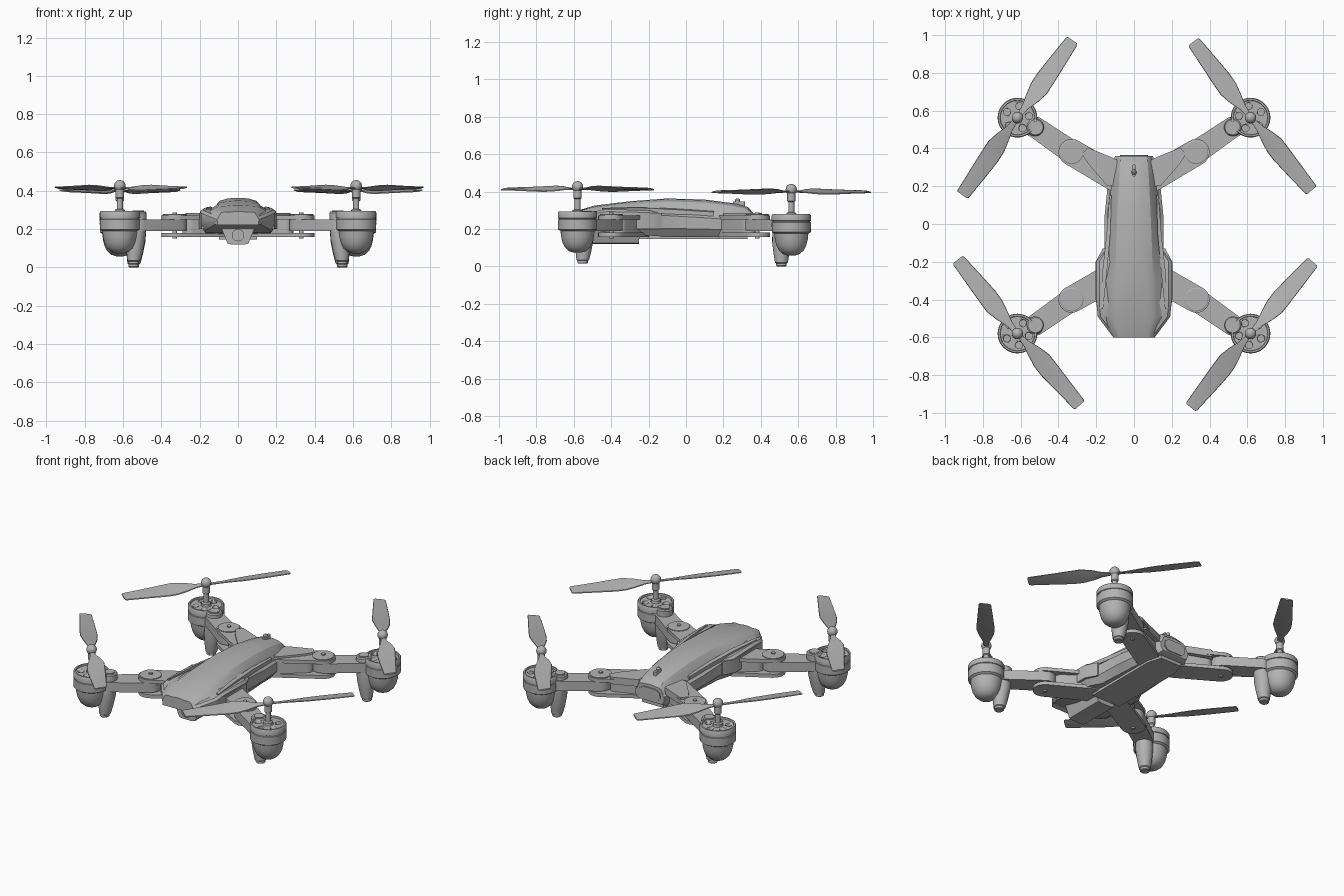
import bpy, bmesh, math
from mathutils import Vector

cube = bpy.data.objects.get("Cube")
if cube:
    bpy.data.objects.remove(cube, do_unlink=True)

grey = bpy.data.materials.new("plain grey")
grey.use_nodes = True
GREY = (0.45, 0.45, 0.45, 1)
grey.diffuse_color = GREY
grey.node_tree.nodes["Principled BSDF"].inputs["Base Color"].default_value = GREY


def loft(name, rings, angle=30):
    """Skin a list of equal-length rings and cap both ends."""
    bm = bmesh.new()
    rows = [[bm.verts.new(p) for p in ring] for ring in rings]
    n = len(rows[0])
    for a, b in zip(rows, rows[1:]):
        for i in range(n):
            j = (i + 1) % n
            bm.faces.new((a[i], a[j], b[j], b[i]))
    bm.faces.new(rows[0])
    bm.faces.new(rows[-1])
    bmesh.ops.recalc_face_normals(bm, faces=bm.faces)
    me = bpy.data.meshes.new(name)
    bm.to_mesh(me)
    bm.free()
    me.materials.append(grey)
    ob = bpy.data.objects.new(name, me)
    bpy.context.collection.objects.link(ob)
    bpy.ops.object.select_all(action="DESELECT")
    ob.select_set(True)
    bpy.context.view_layer.objects.active = ob
    bpy.ops.object.shade_smooth_by_angle(angle=math.radians(angle))
    return ob


def circle(x, y, z, r, n=32):
    return [(x + r * math.cos(t), y + r * math.sin(t), z)
            for t in (2 * math.pi * i / n for i in range(n))]


def lathe(name, x, y, profile, dz=0, n=32):
    return loft(name, [circle(x, y, z + dz, r, n) for r, z in profile])


def prism(name, outline, z0, z1):
    return loft(name, [[(x, y, z) for x, y in outline] for z in (z0, z1)])


def capsule(name, a, b, ra, rb, z0, z1, n=12):
    """Flat bar with round ends between two points."""
    t0 = math.atan2(b[1] - a[1], b[0] - a[0])
    pts = []
    for c, r, start in ((b, rb, t0 - math.pi / 2), (a, ra, t0 + math.pi / 2)):
        pts += [(c[0] + r * math.cos(start + math.pi * i / n),
                 c[1] + r * math.sin(start + math.pi * i / n)) for i in range(n + 1)]
    return prism(name, pts, z0, z1)


def mirrored(half, y):
    """Closed ring from a right-hand half profile of (x, z)."""
    return [(x, y, z) for x, z in half] + [(-x, y, z) for x, z in reversed(half)]


def cut(target, cutters):
    for c in cutters:
        mod = target.modifiers.new("hole", "BOOLEAN")
        mod.operation = "DIFFERENCE"
        mod.solver = "EXACT"
        mod.object = c
        bpy.context.view_layer.objects.active = target
        bpy.ops.object.modifier_apply(modifier=mod.name)
        bpy.data.objects.remove(c, do_unlink=True)


# Fuselage: y, top half width, bottom half width, bottom z, top z
hull = [(-0.6, .11, .10, .235, .262), (-0.49, .192, .17, .195, .295),
        (-0.42, .198, .17, .18, .305), (-0.2, .198, .16, .165, .30),
        (-0.13, .157, .13, .16, .285), (0.05, .155, .12, .16, .275),
        (0.2, .14, .11, .16, .265), (0.33, .11, .10, .165, .255),
        (0.36, .10, .085, .18, .245)]
loft("fuselage", [mirrored([(b, zb), (w, zb + .35 * (zt - zb)), (w, zt - .012), (w - .015, zt)], y)
                  for y, w, b, zb, zt in hull])

# Canopy: y, edge half width, ridge half width, edge z, ridge z, top z
shell = [(-0.6, .108, .09, .25, .285, .292), (-0.49, .175, .125, .28, .308, .325),
         (-0.3, .16, .122, .295, .318, .348), (-0.1, .135, .115, .28, .325, .363),
         (0.1, .13, .105, .27, .318, .357), (0.25, .12, .095, .26, .30, .338),
         (0.33, .105, .088, .25, .285, .318), (0.36, .095, .08, .23, .27, .285)]
loft("canopy", [mirrored([(w, ze - .03), (w, ze), (r, zr), (r * .82, zr + .6 * (zt - zr)),
                          (r * .5, zt - .004), (r * .15, zt)], y)
                for y, w, r, ze, zr, zt in shell], 25)

# Belly plate, rear panel, power button
prism("belly_plate", [(-.10, -.25), (.10, -.25), (.10, .24), (.075, .33), (-.075, .33), (-.10, .24)],
      .145, .17)
loft("rear_panel", [mirrored([(.05, .19), (.075, .215), (.07, .25), (.04, .265)], y)
                    for y in (.35, .366)])
capsule("power_button", (0, .262), (0, .305), .011, .011, .30, .347)
lathe("button_cap", 0, .275, [(.014, .32), (.014, .355), (.006, .363)], n=16)

# Camera under the nose
loft("camera_housing", [mirrored([(.035, .12), (.055, .125), (.085, .20), (.08, .215)], y)
                        for y in (-.51, -.25)])
for nm, r, y in (("lens_ring", .032, -.52), ("lens_glass", .016, -.526)):
    loft(nm, [[(a, yy, b) for a, b, _ in circle(0, .168, 0, r, 24)] for yy in (-.5, y)])

# Side shoulders and strakes beside the canopy
for s, side in ((1, "left"), (-1, "right")):
    prism("shoulder_" + side, [(s * x, y) for x, y in
          ((.15, -.5), (.19, -.48), (.203, -.4), (.203, -.2), (.165, -.13), (.15, -.13))], .20, .285)
    loft("strake_" + side, [[(s * (x - h), y, z), (s * (x + h), y, z - .005), (s * (x + h), y, z - .03),
                             (s * (x - h), y, z - .03)]
                            for x, y, z, h in ((.172, -.45, .312, .008), (.155, -.25, .318, .012),
                                               (.135, -.05, .308, .010), (.125, .15, .295, .005))])


def propeller(name, x, y, z, angles, hand):
    """Two twisted blades; hand sets the pitch direction."""
    sections = [(.015, .012, -.012, 4), (.07, .018, -.02, 12), (.13, .036, -.042, 17),
                (.19, .05, -.056, 16), (.25, .053, -.053, 14), (.35, .047, -.046, 11),
                (.45, .04, -.039, 9), (.495, .037, -.036, 8), (.503, .03, -.03, 8)]
    for k, deg in enumerate(angles):
        t = math.radians(deg)
        u, v = Vector((math.cos(t), math.sin(t), 0)), Vector((-math.sin(t), math.cos(t), 0))
        rings = []
        for d, left, right, pitch in sections:
            p = math.radians(pitch) * hand
            across = v * math.cos(p) - Vector((0, 0, math.sin(p)))
            base = Vector((x, y, z)) + u * d
            lo, hi = sorted((left * hand, right * hand))
            up = Vector((0, 0, .005))
            rings.append([base + across * lo, base + across * (lo + hi) / 2 - up * .6,
                          base + across * hi, base + across * (hi * .95) + up,
                          base + across * (lo + hi) / 2 + up * 1.3, base + across * (lo * .95) + up])
        loft(f"{name}_blade_{k + 1}", rings, 40)


# Arms, motor pods and rotors at the four corners
corners = [("front_left", 1, -1, (49, 231), 1), ("front_right", -1, -1, (129, 311), -1),
           ("rear_left", 1, 1, (127, 310), -1), ("rear_right", -1, 1, (54.5, 234.5), 1)]
for name, sx, sy, angles, hand in corners:
    rear = sy > 0
    dz = 0 if rear else .015
    hx, hy = sx * .617, .563 if rear else -.58
    joint = (sx * .33, .38 if rear else -.40)
    root = (sx * .10, .245 if rear else -.27)
    near = (sx * .25, .333 if rear else -.355)
    foot = (sx * .522, .512 if rear else -.535)

    # Folding arm: fork plates, core block and outer link
    capsule(name + "_fork_top", root, joint, .072, .07, .25, .272)
    capsule(name + "_fork_bottom", root, joint, .072, .07, .158, .18)
    capsule(name + "_fork_core", root, near, .07, .04, .17, .26)
    capsule(name + "_outer_link", joint, (foot[0], foot[1]), .062, .056, .19, .25)
    lathe(name + "_joint_disc", *joint, [(.063, .268), (.063, .277), (.058, .28)])
    lathe(name + "_joint_pin", *joint, [(.012, .15), (.012, .287)], n=16)
    if rear:
        prism(name + "_arm_cover", [(sx * x, y) for x, y in
              ((.09, .34), (.13, .358), (.245, .405), (.275, .37), (.24, .315), (.14, .20), (.09, .2))],
              .24, .284)

    # Motor pod with a grooved rim and a rounded underside
    pod = lathe(name + "_pod", hx, hy, [
        (.02, .058), (.045, .066), (.066, .085), (.08, .112), (.088, .145), (.091, .175), (.104, .183),
        (.105, .235), (.101, .237), (.101, .242), (.105, .244), (.105, .272), (.101, .279),
        (.092, .279), (.09, .27), (.03, .27), (.028, .279)], dz, 40)
    out = math.atan2(hy - foot[1], hx - foot[0])
    holes = []
    for k in range(5):
        a = out + math.radians(72 * k)
        holes.append(lathe("hole_cutter", hx + .062 * math.cos(a), hy + .062 * math.sin(a),
                           [(.019, .245), (.019, .31)], dz, 16))
    cut(pod, holes)

    # Landing foot leaning slightly from the boss to the ground
    fx, fy = sx * .545, .51 if rear else -.553
    leg = []
    for r, z in ((.04, .276), (.046, .27), (.05, .2), (.05, .13), (.043, .07), (.034, .02),
                 (.028, .016), (.028, .004), (.024, 0)):
        k = 1 - z / .276
        leg.append(circle(foot[0] + (fx - foot[0]) * k, foot[1] + (fy - foot[1]) * k, z + dz, r, 24))
    loft(name + "_foot", leg)
    lathe(name + "_foot_cap", *foot, [(.03, .27), (.03, .281)], dz, 24)

    # Rotor shaft, hub and blades
    lathe(name + "_shaft", hx, hy, [(.028, .27), (.026, .285), (.016, .29), (.016, .345), (.022, .35),
                                    (.022, .395)], dz, 20)
    ball = [(max(.002, .03 * math.sin(math.pi * i / 10)), .411 - .03 * math.cos(math.pi * i / 10))
            for i in range(11)]
    lathe(name + "_hub", hx, hy, ball, dz, 20)
    propeller(name, hx, hy, .397 + dz, angles, hand)
